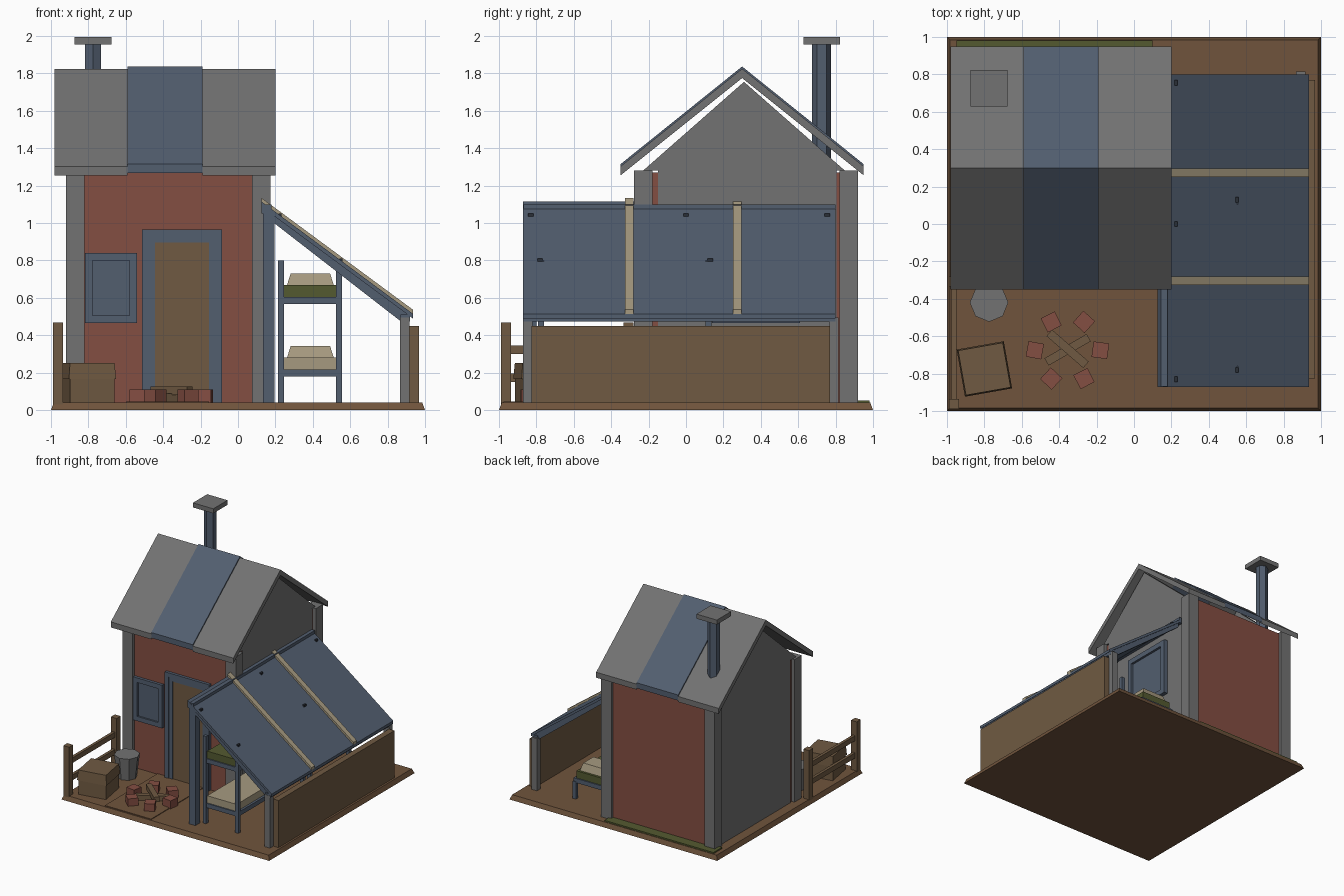
import bpy, bmesh, math, random
from mathutils import Matrix

if "Cube" in bpy.data.objects:
    bpy.data.objects.remove(bpy.data.objects["Cube"])
random.seed(4)


def mat(name, r, g, b):
    m = bpy.data.materials.new(name)
    m.diffuse_color = [(c / 255 / 12.92 if c < 11 else ((c / 255 + 0.055) / 1.055) ** 2.4)
                       for c in (r, g, b)] + [1]
    m.use_nodes = True
    m.node_tree.nodes["Principled BSDF"].inputs["Base Color"].default_value = m.diffuse_color
    return m


GREY = mat("grey stone", 114, 114, 114)
RED = mat("red brick", 132, 78, 66)
BLUE = mat("slate blue", 82, 94, 111)
WOOD = mat("brown wood", 112, 90, 66)
SOIL = mat("brown soil", 112, 84, 60)
TAN = mat("tan cloth", 166, 154, 128)
GREEN = mat("moss green", 84, 90, 48)
DARK = mat("dark metal", 42, 46, 54)


def finish(name, bm, m):
    bmesh.ops.recalc_face_normals(bm, faces=bm.faces)
    me = bpy.data.meshes.new(name)
    bm.to_mesh(me)
    bm.free()
    me.materials.append(m)
    ob = bpy.data.objects.new(name, me)
    bpy.context.collection.objects.link(ob)
    return ob


def box(name, m, x0, x1, y0, y1, z0, z1, inset=0, rot=0):
    """Box by its limits; inset narrows the top, rot turns it about z."""
    bm = bmesh.new()
    bmesh.ops.create_cube(bm, size=1)
    for v in bm.verts:
        t = 1 if v.co.z > 0 else 0
        v.co.x *= (x1 - x0) - 2 * inset * t
        v.co.y *= (y1 - y0) - 2 * inset * t
        v.co.z *= z1 - z0
    bm.transform(Matrix.Translation(((x0 + x1) / 2, (y0 + y1) / 2, (z0 + z1) / 2))
                 @ Matrix.Rotation(math.radians(rot), 4, 'Z'))
    return finish(name, bm, m)


def prism(name, m, pts, a0, a1, axis='x'):
    """Profile (y,z) pushed along x, or (x,z) pushed along y."""
    bm = bmesh.new()
    put = (lambda p, a: (a, p[0], p[1])) if axis == 'x' else (lambda p, a: (p[0], a, p[1]))
    r0 = [bm.verts.new(put(p, a0)) for p in pts]
    r1 = [bm.verts.new(put(p, a1)) for p in pts]
    bm.faces.new(r0)
    bm.faces.new(r1[::-1])
    for i in range(len(pts)):
        j = (i + 1) % len(pts)
        bm.faces.new((r0[i], r1[i], r1[j], r0[j]))
    return finish(name, bm, m)


def tube(name, m, x, y, z0, z1, r0, r1, n):
    bm = bmesh.new()
    bmesh.ops.create_cone(bm, cap_ends=True, segments=n, radius1=r0, radius2=r1, depth=z1 - z0)
    bm.transform(Matrix.Translation((x, y, (z0 + z1) / 2)))
    return finish(name, bm, m)


def frame(name, side, u0, u1, z0, z1, w, d0, d1, sill=True):
    """Four bars around an opening; side 'x' lies in the yz plane."""
    bars = [(u0, u0 + w, z0, z1), (u1 - w, u1, z0, z1), (u0 + w, u1 - w, z1 - w, z1)]
    if sill:
        bars.append((u0 + w, u1 - w, z0, z0 + w))
    for a, b, c, d in bars:
        lim = (d0, d1, a, b) if side == 'x' else (a, b, d0, d1)
        box(name, BLUE, *lim, c, d)


# Ground slab, path and moss
box("ground_slab", SOIL, -1, 1, -1, 1, 0, 0.04, inset=0.015)
box("path", SOIL, -0.6, -0.155, -0.975, -0.2, 0.03, 0.046)
box("moss_strip", GREEN, -0.95, 0.1, 0.86, 0.98, 0.03, 0.052)

# Hut walls, corner pillars and gables
for x0 in (-0.92, 0.075):
    for y0 in (-0.278, 0.82):
        box("corner_pillar", GREY, x0, x0 + 0.1, y0, y0 + 0.1, 0.03, 1.28)
box("front_wall", RED, -0.89, 0.145, -0.25, -0.145, 0.03, 1.27)
box("back_wall", RED, -0.89, 0.145, 0.8, 0.895, 0.03, 1.27)
for x0 in (-0.9, 0.1):
    box("side_wall", GREY, x0, x0 + 0.05, -0.15, 0.805, 0.03, 1.285)
    prism("gable", GREY, [(-0.23, 1.28), (0.85, 1.28), (0.31, 1.755)], x0, x0 + 0.05)

# Roof sheets, the middle one raised
for name, m, x0, x1, up in (("roof_left", GREY, -0.98, -0.59, 0),
                            ("roof_middle", BLUE, -0.59, -0.19, 0.012),
                            ("roof_right", GREY, -0.19, 0.2, 0)):
    prof = [(-0.35, 1.255), (-0.35, 1.303), (0.3, 1.825), (0.95, 1.303), (0.95, 1.255), (0.3, 1.775)]
    prism(name, m, [(y, z + up) for y, z in prof], x0, x1)

# Chimney
tube("chimney_pipe", BLUE, -0.775, 0.725, 1.3, 1.96, 0.05, 0.05, 6)
box("chimney_cap", GREY, -0.873, -0.677, 0.627, 0.823, 1.955, 1.995)

# Door and windows
frame("door_frame_outer", 'y', -0.513, -0.086, 0.04, 0.965, 0.035, -0.275, -0.24, False)
frame("door_frame_inner", 'y', -0.478, -0.121, 0.04, 0.93, 0.034, -0.268, -0.24, False)
box("door", WOOD, -0.444, -0.155, -0.26, -0.24, 0.04, 0.896)
frame("front_window_frame", 'y', -0.818, -0.54, 0.465, 0.84, 0.04, -0.275, -0.24)
box("front_window_pane", BLUE, -0.78, -0.575, -0.26, -0.24, 0.5, 0.8)
frame("side_window_frame", 'x', 0.14, 0.61, 0.465, 0.97, 0.045, 0.14, 0.185)
box("side_window_pane", BLUE, 0.14, 0.165, 0.18, 0.57, 0.5, 0.93)

# Lean-to: posts, beams, rafters, sheet, battens and side wall
box("leanto_tall_post", BLUE, 0.135, 0.195, -0.865, -0.8, 0.03, 1.06)
box("ridge_beam", BLUE, 0.125, 0.18, -0.87, 0.8, 1.05, 1.1)
box("eave_beam", BLUE, 0.87, 0.92, -0.87, 0.8, 0.475, 0.51)
for y0 in (-0.86, -0.03, 0.75):
    prism("rafter", BLUE, [(0.18, 1.065), (0.92, 0.515), (0.87, 0.475), (0.18, 1.01)], y0, y0 + 0.04, 'y')
prism("leanto_sheet", BLUE, [(0.125, 1.115), (0.935, 0.515), (0.935, 0.49), (0.125, 1.088)], -0.872, 0.8, 'y')
for y0 in (-0.325, 0.252):
    prism("batten", TAN, [(0.125, 1.135), (0.935, 0.537), (0.935, 0.5), (0.125, 1.1)], y0, y0 + 0.045, 'y')
for x, y in ((0.225, -0.83), (0.225, 0), (0.225, 0.755), (0.55, 0.13), (0.55, -0.78)):
    z = 1.115 - (x - 0.125) * 0.741
    box("sheet_peg", DARK, x - 0.008, x + 0.008, y - 0.014, y + 0.014, z - 0.01, z + 0.011)
for y0 in (-0.872, 0.765):
    box("leanto_short_post", GREY, 0.865, 0.918, y0, y0 + 0.05, 0.03, 0.495)
box("leanto_side_wall", WOOD, 0.915, 0.968, -0.825, 0.77, 0.03, 0.45)


# Bunk bed and low cot
def bed(name, cloth, y0, y1, z, pillow_y):
    box(name + "_frame", BLUE, 0.22, 0.55, y0, y1, z, z + 0.038)
    box(name + "_mattress", cloth, 0.246, 0.53, y0 + 0.01, y1 - 0.01, z + 0.038, z + 0.1)
    box(name + "_pillow", TAN, 0.262, 0.512, pillow_y, pillow_y + 0.18, z + 0.1, z + 0.163, inset=0.02)


bed("bunk_lower", TAN, -0.785, 0.13, 0.18, -0.09)
bed("bunk_upper", GREEN, -0.785, 0.13, 0.568, -0.09)
bed("cot", GREEN, 0.2, 0.76, 0.18, 0.55)
for x0 in (0.214, 0.525):
    for y0, top in ((-0.79, 0.8), (0.105, 0.8), (0.2, 0.19), (0.735, 0.19)):
        box("bed_leg", BLUE, x0, x0 + 0.031, y0, y0 + 0.031, 0.03, top)

# Fence
for y0 in (-0.99, -0.335):
    box("fence_post", WOOD, -0.99, -0.935, y0, y0 + 0.055, 0.03, 0.468)
for z0 in (0.15, 0.3):
    box("fence_rail", WOOD, -0.975, -0.95, -0.95, -0.3, z0, z0 + 0.045)

# Crate and bucket
box("crate_body", WOOD, -0.92, -0.68, -0.895, -0.655, 0.04, 0.165, rot=10)
box("crate_lid", WOOD, -0.928, -0.672, -0.903, -0.647, 0.165, 0.252, inset=0.007, rot=10)
tube("bucket", GREY, -0.775, -0.42, 0.04, 0.235, 0.08, 0.103, 8)

# Fire ring
for i in range(6):
    a = math.radians(60 * i)
    x, y = -0.355 + 0.175 * math.cos(a), -0.675 + 0.175 * math.sin(a)
    box("fire_brick", RED, x - 0.042, x + 0.042, y - 0.042, y + 0.042, 0.04, 0.11,
        rot=60 * i + random.uniform(-15, 15))
box("fire_log_low", WOOD, -0.485, -0.225, -0.695, -0.65, 0.045, 0.09, rot=30)
box("fire_log_high", WOOD, -0.485, -0.225, -0.69, -0.645, 0.08, 0.125, rot=-41)
